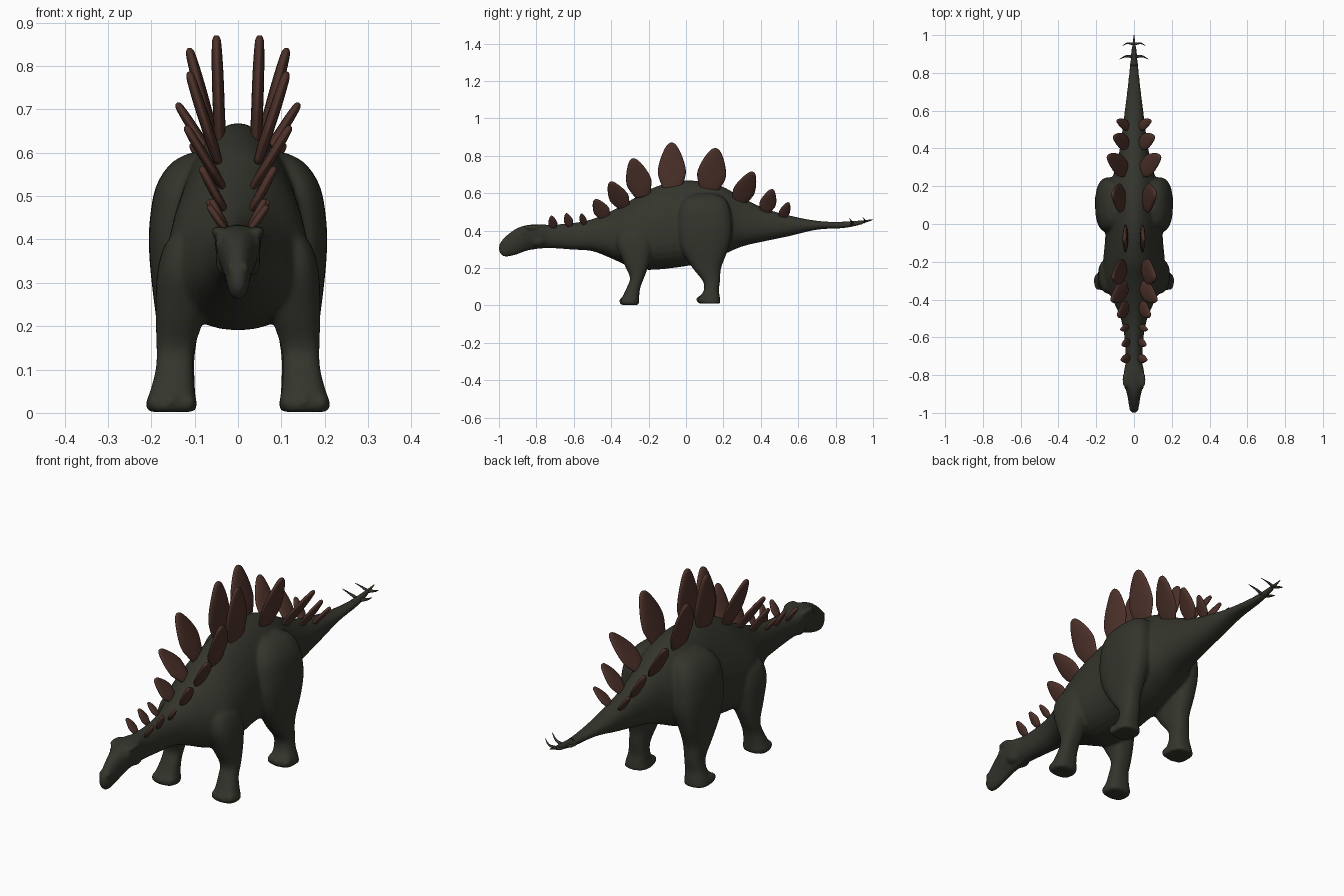
import bpy
import bmesh
from math import sin, cos, tau, copysign
from mathutils import Vector, Matrix

default = bpy.data.objects.get("Cube")
if default:
    bpy.data.objects.remove(default)


def make_material(name, colour):
    mat = bpy.data.materials.new(name)
    mat.use_nodes = True
    mat.diffuse_color = (*colour, 1)
    shader = mat.node_tree.nodes["Principled BSDF"]
    shader.inputs["Base Color"].default_value = (*colour, 1)
    shader.inputs["Roughness"].default_value = 0.8
    return mat


hide_green = make_material("dark olive hide", (0.034, 0.035, 0.025))
plate_brown = make_material("red brown plate", (0.076, 0.032, 0.024))


def refine(rows, steps=4):
    """Catmull-Rom interpolation between rows of numbers."""
    result = []
    for i in range(len(rows) - 1):
        a, b = rows[max(i - 1, 0)], rows[i]
        c, d = rows[i + 1], rows[min(i + 2, len(rows) - 1)]
        for s in range(steps):
            t = s / steps
            result.append([
                q + t * (r - p) / 2 + t * t * (p - 2.5 * q + 2 * r - u / 2)
                + t ** 3 * (1.5 * (q - r) + (u - p) / 2)
                for p, q, r, u in zip(a, b, c, d)])
    result.append(list(rows[-1]))
    return result


def loft(bm, rings):
    """Skin a series of closed rings and cap both ends."""
    loops = [[bm.verts.new(p) for p in ring] for ring in rings]
    for low, high in zip(loops, loops[1:]):
        for i in range(len(low)):
            j = (i + 1) % len(low)
            bm.faces.new((low[i], low[j], high[j], high[i]))
    bm.faces.new(loops[0])
    bm.faces.new(loops[-1])


def soft_power(value, power):
    return copysign(abs(value) ** power, value)


def oval(centre, u, v, count=24, power=1):
    """Ellipse; a power below one makes it squarer."""
    angles = [tau * i / count for i in range(count)]
    return [centre + u * soft_power(cos(a), power) + v * soft_power(sin(a), power)
            for a in angles]


def finish(bm, name, mat, mirrored=False):
    bmesh.ops.recalc_face_normals(bm, faces=bm.faces)
    mesh = bpy.data.meshes.new(name)
    bm.to_mesh(mesh)
    bm.free()
    obj = bpy.data.objects.new(name, mesh)
    bpy.context.collection.objects.link(obj)
    mesh.materials.append(mat)
    bpy.ops.object.select_all(action="DESELECT")
    obj.select_set(True)
    bpy.context.view_layer.objects.active = obj
    if mirrored:
        obj.modifiers.new("Mirror", "MIRROR").use_mirror_merge = False
        bpy.ops.object.modifier_apply(modifier="Mirror")
    bpy.ops.object.shade_smooth()
    return obj


def blob(bm, centre, size):
    bmesh.ops.create_uvsphere(
        bm, u_segments=16, v_segments=10, radius=1,
        matrix=Matrix.Translation(centre) @ Matrix.Diagonal((*size, 1)))


# Head, neck, trunk and tail: y, top, bottom, half width, upward taper
trunk_rows = [
    (-1, .325, .285, .013, 0), (-.97, .365, .26, .025, 0),
    (-.91, .41, .27, .034, -.25), (-.85, .43, .292, .046, -.4),
    (-.78, .434, .303, .05, -.4), (-.72, .432, .306, .044, 0),
    (-.6, .442, .298, .05, .1), (-.5, .462, .29, .07, .1),
    (-.4, .505, .252, .112, .2), (-.3, .56, .208, .157, .28),
    (-.2, .62, .19, .158, .28), (-.05, .665, .203, .147, .26),
    (.1, .663, .23, .152, .28), (.2, .634, .272, .13, .25),
    (.3, .577, .315, .095, .15), (.42, .52, .343, .072, .08),
    (.55, .482, .37, .055, 0), (.7, .453, .405, .037, 0),
    (.85, .446, .414, .021, 0), (.95, .455, .435, .012, 0)]

# Legs: z, front y, back y, inner x, outer x
front_leg_rows = [
    (.42, -.335, -.23, .07, .14), (.385, -.365, -.195, .06, .17),
    (.32, -.37, -.18, .06, .187), (.23, -.335, -.195, .075, .19),
    (.15, -.3, -.223, .1, .188), (.1, -.315, -.243, .103, .19),
    (.05, -.338, -.25, .1, .203), (.02, -.352, -.25, .094, .213),
    (.002, -.347, -.255, .1, .206)]
hind_leg_rows = [
    (.6, .05, .15, .05, .11), (.575, 0, .205, .05, .155),
    (.52, -.035, .235, .05, .19), (.44, -.045, .247, .05, .204),
    (.37, -.043, .245, .06, .205),
    (.29, -.02, .222, .08, .198), (.2, .035, .188, .09, .187),
    (.13, .09, .182, .1, .183), (.08, .095, .176, .1, .19),
    (.04, .07, .182, .098, .203), (.01, .065, .185, .094, .21)]

bm = bmesh.new()
rings = []
for y, top, bottom, half, taper in refine(trunk_rows):
    middle, height = (top + bottom) / 2, (top - bottom) / 2
    ring = []
    for i in range(32):
        a = tau * i / 32
        # The belly is flatter than the back
        rise = soft_power(sin(a), .92 if sin(a) > 0 else .85)
        ring.append(Vector((half * cos(a) * (1 - taper * sin(a)), y,
                            middle + height * rise)))
    rings.append(ring)
loft(bm, rings)

for side in (1, -1):
    for rows in (front_leg_rows, hind_leg_rows):
        rings = []
        for z, front, back, inner, outer in refine(rows):
            centre = Vector((side * (inner + outer) / 2, (front + back) / 2, z))
            rings.append(oval(centre, Vector(((outer - inner) / 2, 0, 0)),
                              Vector((0, (back - front) / 2, 0)), power=.8))
        loft(bm, rings)
        # Three toes along the front of each foot
        z, front, back, inner, outer = rows[-1]
        for k in (-1, 0, 1):
            x = (inner + outer) / 2 + k * 0.038
            blob(bm, (side * x, front + 0.018 + abs(k) * 0.008, z + 0.022),
                 (0.019, 0.03, 0.022))
    # Brow ridge, eye, jaw and nostril swellings
    blob(bm, (side * .045, -.825, .418), (.018, .045, .013))
    blob(bm, (side * .043, -.86, .39), (.011, .016, .013))
    blob(bm, (side * .03, -.79, .35), (.022, .04, .035))
    blob(bm, (side * .017, -.975, .335), (.01, .016, .012))

body = finish(bm, "body", hide_green)
remesh = body.modifiers.new("Blend", "REMESH")
remesh.mode = "VOXEL"
remesh.voxel_size = 0.007
soften = body.modifiers.new("Soften", "SMOOTH")
soften.factor = 0.5
soften.iterations = 8
for modifier in ("Blend", "Soften"):
    bpy.ops.object.modifier_apply(modifier=modifier)
bpy.ops.object.shade_smooth()

# Back plates: base point, tip point, half width
plates = [
    ((.028, -.708, .42), (.068, -.72, .478), .024),
    ((.03, -.622, .43), (.062, -.64, .492), .024),
    ((.035, -.545, .44), (.07, -.56, .49), .019),
    ((.036, -.433, .475), (.085, -.487, .566), .043),
    ((.044, -.335, .535), (.12, -.405, .66), .052),
    ((.052, -.235, .598), (.113, -.285, .785), .067),
    ((.042, -.075, .635), (.05, -.077, .87), .075),
    ((.055, .125, .628), (.113, .16, .84), .077),
    ((.042, .285, .56), (.14, .358, .713), .058),
    ((.036, .425, .508), (.108, .462, .62), .044),
    ((.03, .515, .473), (.09, .548, .55), .029)]
# Leaf shape: position along the stem, width share, thickness share
outline = [(-.08, .6, .8), (.1, .82, 1), (.3, 1, 1), (.5, .93, 1),
           (.7, .73, .95), (.86, .5, .85), (.96, .29, .7), (1, .1, .35)]

for number, (base, tip, half) in enumerate(plates, 1):
    base, tip = Vector(base), Vector(tip)
    stem = tip - base
    along = stem.normalized()
    wide = (Vector((0, 1, 0)) - along * along.y).normalized()
    thick = along.cross(wide) * (0.007 + half * 0.09)
    bm = bmesh.new()
    loft(bm, [oval(base + stem * t, wide * half * w, thick * d)
              for t, w, d in refine(outline, 3)])
    finish(bm, f"back_plate_pair_{number}", plate_brown, mirrored=True)


def horn(name, path, radius, mirrored):
    """Tapered spike along a curved path."""
    points = [Vector(p) for p in refine(path, 5)]
    rings = []
    for i, p in enumerate(points):
        ahead = points[min(i + 1, len(points) - 1)] - points[max(i - 1, 0)]
        turn = ahead.to_track_quat("Z", "Y")
        r = radius * (1 - 0.93 * i / (len(points) - 1))
        rings.append(oval(p, turn @ Vector((r, 0, 0)),
                          turn @ Vector((0, r, 0)), 12))
    bm = bmesh.new()
    loft(bm, rings)
    finish(bm, name, hide_green, mirrored)


# Tail spikes and tail tip
horn("front_tail_spikes",
     [(.003, .885, .432), (.042, .888, .445), (.076, .872, .468)], .01, True)
horn("rear_tail_spikes",
     [(.002, .952, .447), (.034, .957, .455), (.062, .943, .472)], .008, True)
horn("tail_tip", [(0, .84, .431), (0, .93, .444), (0, 1, .459)], .018, False)
